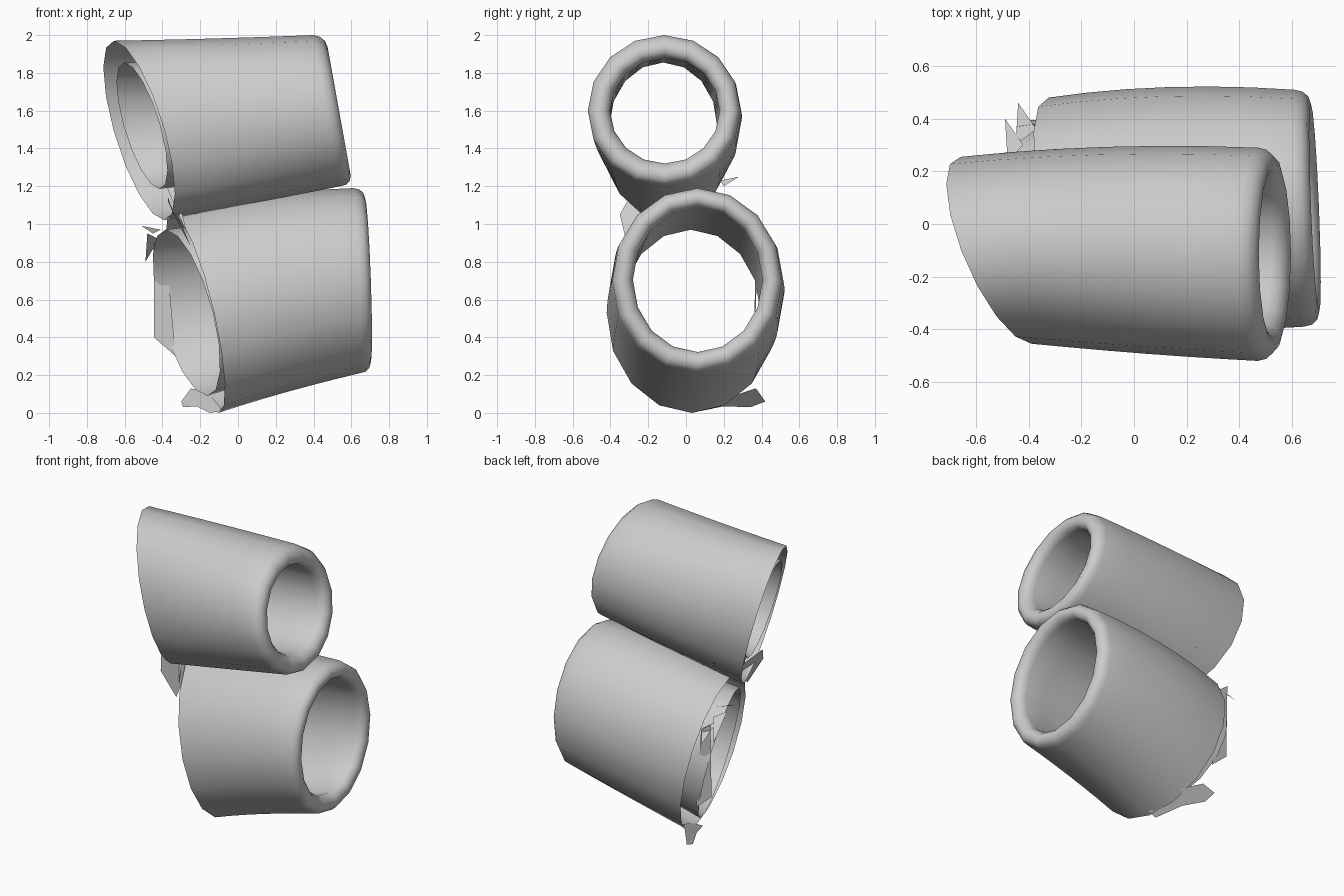
import bpy, bmesh
from math import cos, sin, pi, radians

cube = bpy.data.objects.get("Cube")
if cube:
    bpy.data.objects.remove(cube, do_unlink=True)

grey = bpy.data.materials.new("plain grey")
grey.use_nodes = True
grey.diffuse_color = (0.6, 0.6, 0.6, 1)
grey.node_tree.nodes["Principled BSDF"].inputs["Base Color"].default_value = (0.6, 0.6, 0.6, 1)

SIDES = 16


def finish(name, bm, angle):
    mesh = bpy.data.meshes.new(name)
    bm.to_mesh(mesh)
    bm.free()
    mesh.materials.append(grey)
    obj = bpy.data.objects.new(name, mesh)
    bpy.context.collection.objects.link(obj)
    bpy.ops.object.select_all(action='DESELECT')
    obj.select_set(True)
    bpy.context.view_layer.objects.active = obj
    bpy.ops.object.shade_smooth_by_angle(angle=radians(angle))


def blend(a, b, t):
    return [p + (q - p) * t for p, q in zip(a, b)]


def through(a, m, b, t):
    """Smooth section passing through a, m and b (cy, cz, ry, rz)."""
    return [p * (1 - t) * (1 - 2 * t) + 4 * q * t * (1 - t) + r * t * (2 * t - 1)
            for p, q, r in zip(a, m, b)]


def tube(name, outer_cut, inner_cut, tip, outer, inner, rim):
    """Double-walled sleeve, open at the slanted cuts, joined by a rounded rim."""
    bm = bmesh.new()
    loops = []

    def loop(section, t, cut, push=0.0):
        cy, cz, ry, rz = section
        ring = []
        for i in range(SIDES):
            a = 2 * pi * i / SIDES
            y, z = cy + ry * cos(a), cz + rz * sin(a)
            x0, x1 = cut(y, z), tip(y, z) - rim
            ring.append(bm.verts.new((x0 + (x1 - x0) * t + push, y, z)))
        loops.append(ring)

    steps = 6
    for i in range(steps + 1):                      # outer wall
        loop(through(*outer, i / steps), i / steps, outer_cut)
    for i in range(1, 6):                           # rounded rim
        a = pi * i / 6
        loop(blend(outer[2], inner[1], (1 - cos(a)) / 2), 1, outer_cut, rim * sin(a))
    for i in range(steps + 1):                      # inner wall
        t = 1 - i / steps
        loop(blend(*inner, t), t, inner_cut)
    for a, b in zip(loops, loops[1:]):
        for i in range(SIDES):
            j = (i + 1) % SIDES
            bm.faces.new((a[j], a[i], b[i], b[j]))
    bmesh.ops.recalc_face_normals(bm, faces=bm.faces)
    finish(name, bm, 60)


# Upper and lower sleeves
tube("upper_sleeve",
     lambda y, z: -0.525 - 0.38 * (y + 0.1) - 0.28 * (z - 1.5),
     lambda y, z: -0.51 - 0.34 * (y + 0.1) - 0.28 * (z - 1.5),
     lambda y, z: 0.535 - 0.18 * (z - 1.6),
     [(-0.1, 1.495, 0.355, 0.475), (-0.1, 1.545, 0.393, 0.437), (-0.115, 1.6, 0.405, 0.4)],
     [(-0.12, 1.52, 0.285, 0.335), (-0.112, 1.6, 0.29, 0.28)], 0.065)
tube("lower_sleeve",
     lambda y, z: -0.23 - 0.22 * (y - 0.03) - 0.23 * (z - 0.55),
     lambda y, z: -0.28 - 0.38 * (y - 0.03) - 0.25 * (z - 0.55),
     lambda y, z: 0.69 - 0.035 * (z - 0.7) - 0.04 * y,
     [(0.03, 0.53, 0.45, 0.53), (0.055, 0.63, 0.465, 0.52), (0.06, 0.7, 0.45, 0.49)],
     [(0.025, 0.53, 0.37, 0.44), (0.062, 0.705, 0.343, 0.383)], 0.06)


# Ragged slivers along the cut ends
def slivers(name, shapes):
    bm = bmesh.new()
    for shape in shapes:
        bm.faces.new([bm.verts.new(p) for p in shape])
    finish(name, bm, 30)


slivers("front_flap", [
    [(-0.37, -0.3, 1.14), (-0.34, -0.35, 1.05), (-0.25, -0.31, 0.88),
     (-0.3, -0.1, 1.0), (-0.37, -0.1, 1.12)],
    [(-0.38, -0.1, 1.2), (-0.33, -0.1, 1.2), (-0.27, -0.25, 0.95)]])
slivers("back_spikes", [
    [(-0.49, 0.4, 0.8), (-0.48, 0.24, 0.95), (-0.42, 0.3, 0.92)],
    [(-0.44, 0.46, 0.8), (-0.45, 0.3, 0.9), (-0.37, 0.36, 0.85)],
    [(-0.51, 0.2, 0.99), (-0.45, 0.16, 0.95), (-0.41, 0.26, 0.97)],
    [(-0.36, 0.28, 1.25), (-0.36, 0.18, 1.23), (-0.33, 0.2, 1.2)]])
slivers("back_flap", [
    [(-0.445, 0.36, 0.4), (-0.445, 0.37, 0.9), (-0.38, 0.38, 0.85), (-0.33, 0.36, 0.3)]])
slivers("bottom_flap", [
    [(-0.3, 0.42, 0.06), (-0.29, 0.34, 0.03), (-0.22, 0.2, 0.035), (-0.15, 0.03, 0.0),
     (-0.08, 0.05, 0.01), (-0.15, 0.28, 0.1), (-0.25, 0.37, 0.13)]])
